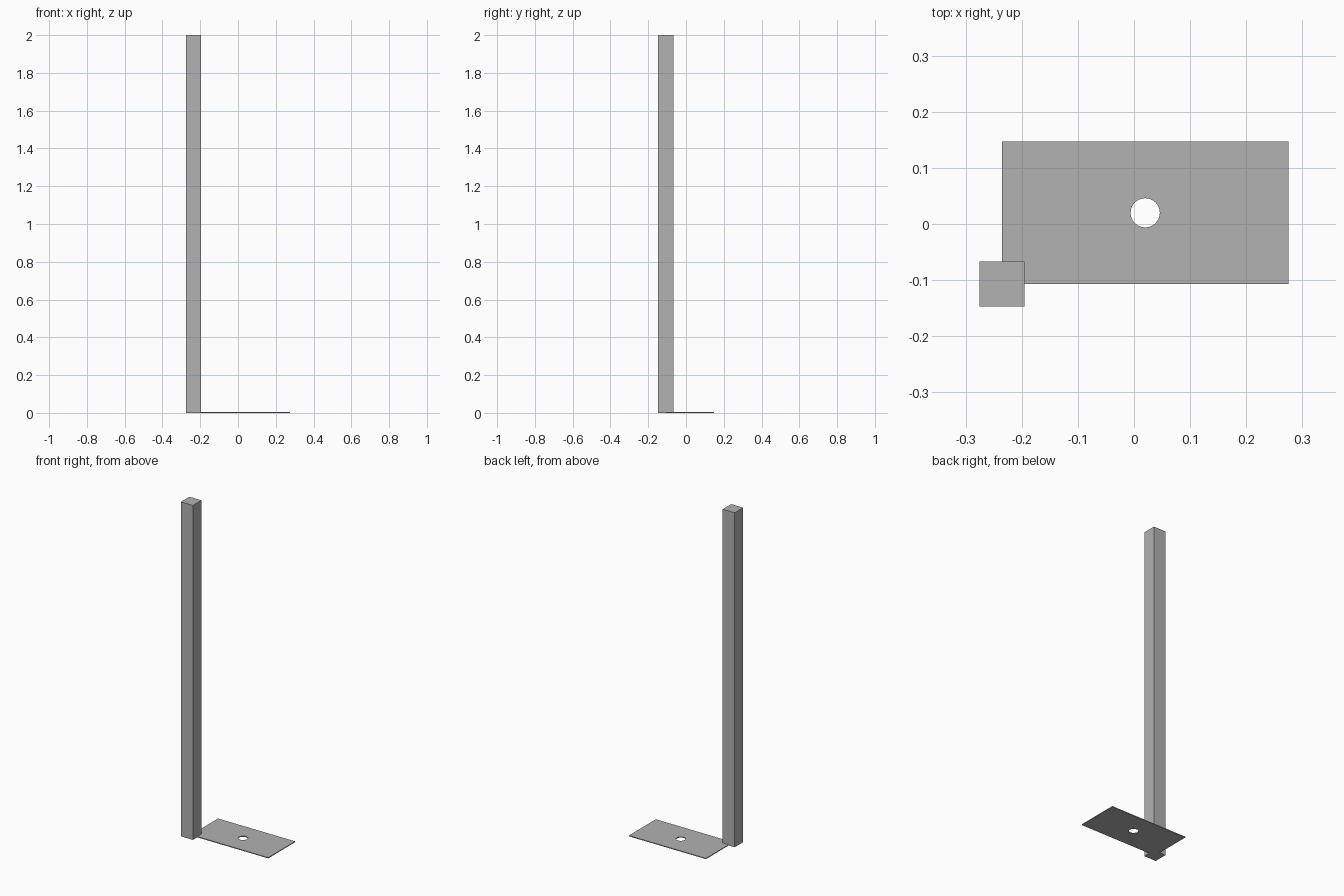
import bpy
import bmesh
from mathutils import Matrix, Vector

cube = bpy.data.objects.get("Cube")
if cube:
    bpy.data.objects.remove(cube, do_unlink=True)

grey = bpy.data.materials.new("mid grey")
grey.use_nodes = True
colour = (0.445, 0.445, 0.445, 1)
grey.diffuse_color = colour
grey.node_tree.nodes["Principled BSDF"].inputs["Base Color"].default_value = colour

POST = 0.08                    # post width
PLATE = Vector((0.51, 0.254))  # plate size
THICK = 0.005
HOLE = 0.026
HEIGHT = 2.0
# The post is centred on one corner of the plate
plate_mid = Vector((POST / 4, POST / 4, 0))
corner = plate_mid - Vector((PLATE.x / 2, PLATE.y / 2, 0))


def add_object(name, bm):
    bmesh.ops.recalc_face_normals(bm, faces=bm.faces)
    mesh = bpy.data.meshes.new(name)
    bm.to_mesh(mesh)
    bm.free()
    mesh.materials.append(grey)
    obj = bpy.data.objects.new(name, mesh)
    bpy.context.collection.objects.link(obj)
    return obj


# Square post
bm = bmesh.new()
bmesh.ops.create_cube(bm, size=1, matrix=Matrix.Translation(
    corner + Vector((0, 0, HEIGHT / 2))) @ Matrix.Diagonal((POST, POST, HEIGHT, 1)))
add_object("post", bm)

# Thin base plate: rectangle outline with a round hole, filled and thickened
bm = bmesh.new()
outline = [bm.verts.new(plate_mid + Vector((sx * PLATE.x / 2, sy * PLATE.y / 2, 0)))
           for sx, sy in ((-1, -1), (1, -1), (1, 1), (-1, 1))]
for a, b in zip(outline, outline[1:] + outline[:1]):
    bm.edges.new((a, b))
bmesh.ops.create_circle(bm, cap_ends=False, segments=48, radius=HOLE,
                        matrix=Matrix.Translation(plate_mid))
bmesh.ops.triangle_fill(bm, use_beauty=True, edges=bm.edges[:], normal=(0, 0, 1))
top = bmesh.ops.extrude_face_region(bm, geom=bm.faces[:], use_keep_orig=True)
bmesh.ops.translate(bm, vec=(0, 0, THICK),
                    verts=[g for g in top["geom"] if isinstance(g, bmesh.types.BMVert)])
plate = add_object("base_plate", bm)

# Smooth hole wall, sharp rims
bpy.ops.object.select_all(action='DESELECT')
plate.select_set(True)
bpy.context.view_layer.objects.active = plate
bpy.ops.object.shade_smooth_by_angle()
